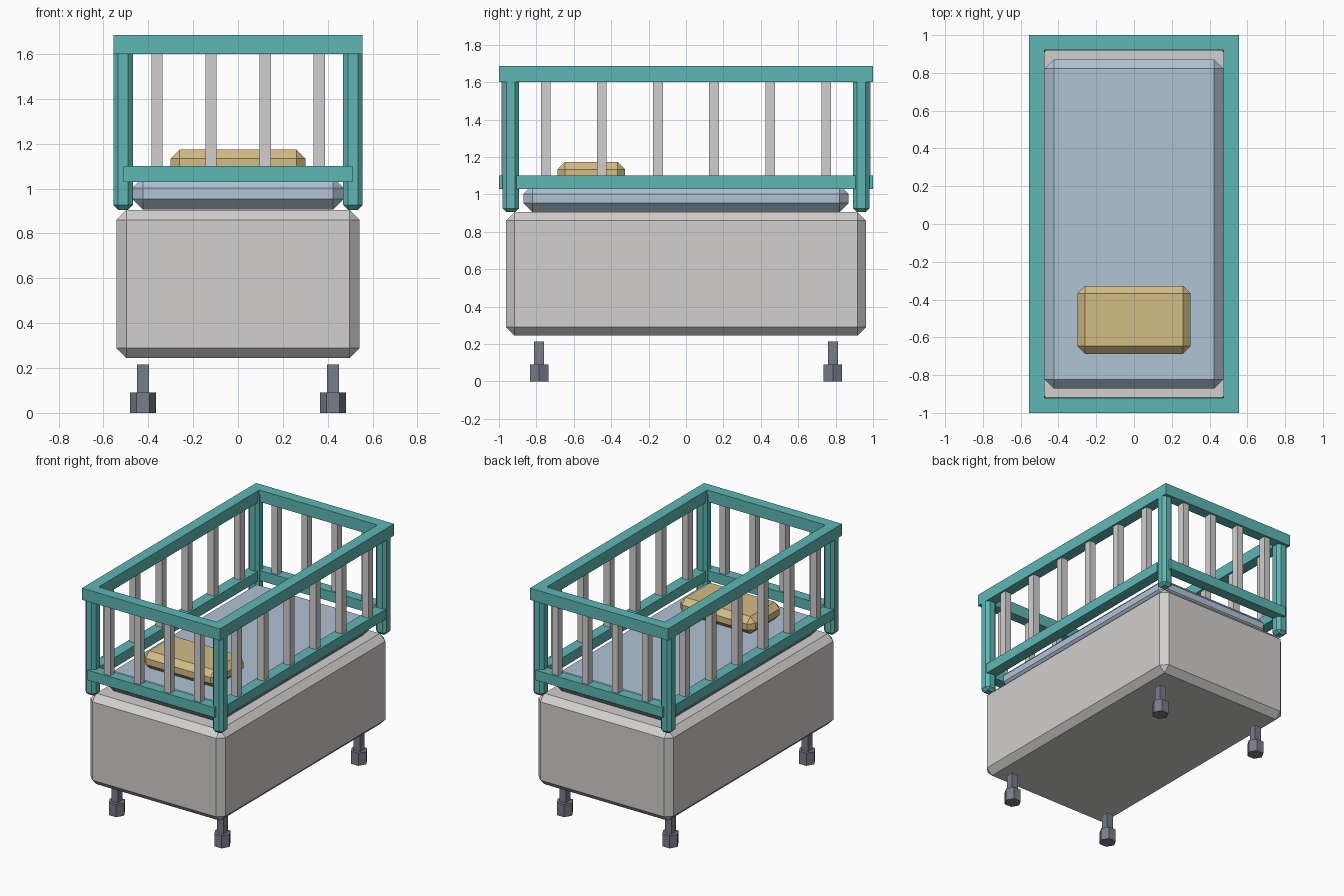
import bpy, bmesh, math
from mathutils import Matrix, Vector

old = bpy.data.objects.get("Cube")
if old:
    bpy.data.objects.remove(old, do_unlink=True)


def material(name, rgb):
    lin = [c / 12.92 if c <= 0.04045 else ((c + 0.055) / 1.055) ** 2.4 for c in rgb]
    m = bpy.data.materials.new(name)
    m.use_nodes = True
    m.diffuse_color = (*lin, 1)
    m.node_tree.nodes["Principled BSDF"].inputs["Base Color"].default_value = (*lin, 1)
    return m


GREY = material("warm_grey", (0.82, 0.815, 0.81))
TEAL = material("teal", (0.365, 0.72, 0.705))
BLUE = material("pale_blue", (0.69, 0.765, 0.83))
SAND = material("sand", (0.83, 0.74, 0.52))
DARK = material("slate", (0.47, 0.49, 0.535))


def add_object(name, bm, mat):
    mesh = bpy.data.meshes.new(name)
    bm.to_mesh(mesh)
    bm.free()
    mesh.materials.append(mat)
    obj = bpy.data.objects.new(name, mesh)
    bpy.context.collection.objects.link(obj)


def box(name, mat, centre, size, bevel=0):
    """Box given by centre and size, with optional chamfered edges."""
    bm = bmesh.new()
    bmesh.ops.create_cube(bm, size=1)
    bmesh.ops.scale(bm, vec=Vector(size), verts=bm.verts[:])
    if bevel:
        bmesh.ops.bevel(bm, geom=bm.edges[:], offset=bevel, segments=1,
                        affect='EDGES', profile=0.5)
    bmesh.ops.translate(bm, vec=Vector(centre), verts=bm.verts[:])
    add_object(name, bm, mat)


def hex_prism(name, mat, x, y, radius, height):
    """Six-sided prism standing on the floor, corners pointing along x."""
    bm = bmesh.new()
    bmesh.ops.create_cone(bm, cap_ends=True, segments=6, radius1=radius,
                          radius2=radius, depth=height)
    bm.verts.ensure_lookup_table()
    angle = math.atan2(bm.verts[0].co.y, bm.verts[0].co.x)
    bmesh.ops.rotate(bm, verts=bm.verts[:], cent=(0, 0, 0),
                     matrix=Matrix.Rotation(-angle, 3, 'Z'))
    bmesh.ops.translate(bm, vec=Vector((x, y, height / 2)), verts=bm.verts[:])
    add_object(name, bm, mat)


# Base, mattress and pillow
box("base_box", GREY, (0, 0, 0.575), (1.085, 1.925, 0.66), 0.045)
box("mattress", BLUE, (0, 0, 0.978), (0.945, 1.74, 0.144), 0.048)
box("pillow", SAND, (0, -0.507, 1.112), (0.6, 0.36, 0.125), 0.04)

# Corner posts and feet
for sx, side in ((1, "left"), (-1, "right")):
    for sy, end in ((-1, "front"), (1, "back")):
        tag = f"{end}_{side}"
        box(f"post_{tag}", TEAL, (sx * 0.512, sy * 0.937, 1.29), (0.086, 0.086, 0.77), 0.021)
        hex_prism(f"foot_{tag}", DARK, sx * 0.424, sy * 0.785, 0.058, 0.092)
        box(f"foot_stem_{tag}", DARK, (sx * 0.424, sy * 0.785, 0.15), (0.053, 0.053, 0.13))

# Rails and bars along the two long sides
for s, side in ((1, "left"), (-1, "right")):
    box(f"top_rail_{side}", TEAL, (s * 0.515, 0, 1.643), (0.08, 1.86, 0.085))
    box(f"lower_rail_{side}", TEAL, (s * 0.515, 0, 1.065), (0.08, 1.81, 0.073))
    for i in range(6):
        box(f"bar_{side}_{i + 1}", GREY, (s * 0.515, -0.75 + 0.3 * i, 1.35), (0.052, 0.052, 0.52))

# Rails and bars across the two ends
for s, end in ((-1, "front"), (1, "back")):
    box(f"top_rail_{end}", TEAL, (0, s * 0.961, 1.643), (1.11, 0.078, 0.085))
    box(f"lower_rail_{end}", TEAL, (0, s * 0.961, 1.065), (1.022, 0.078, 0.073))
    for i in range(4):
        box(f"bar_{end}_{i + 1}", GREY, (-0.361 + 0.241 * i, s * 0.961, 1.35), (0.05, 0.05, 0.52))
